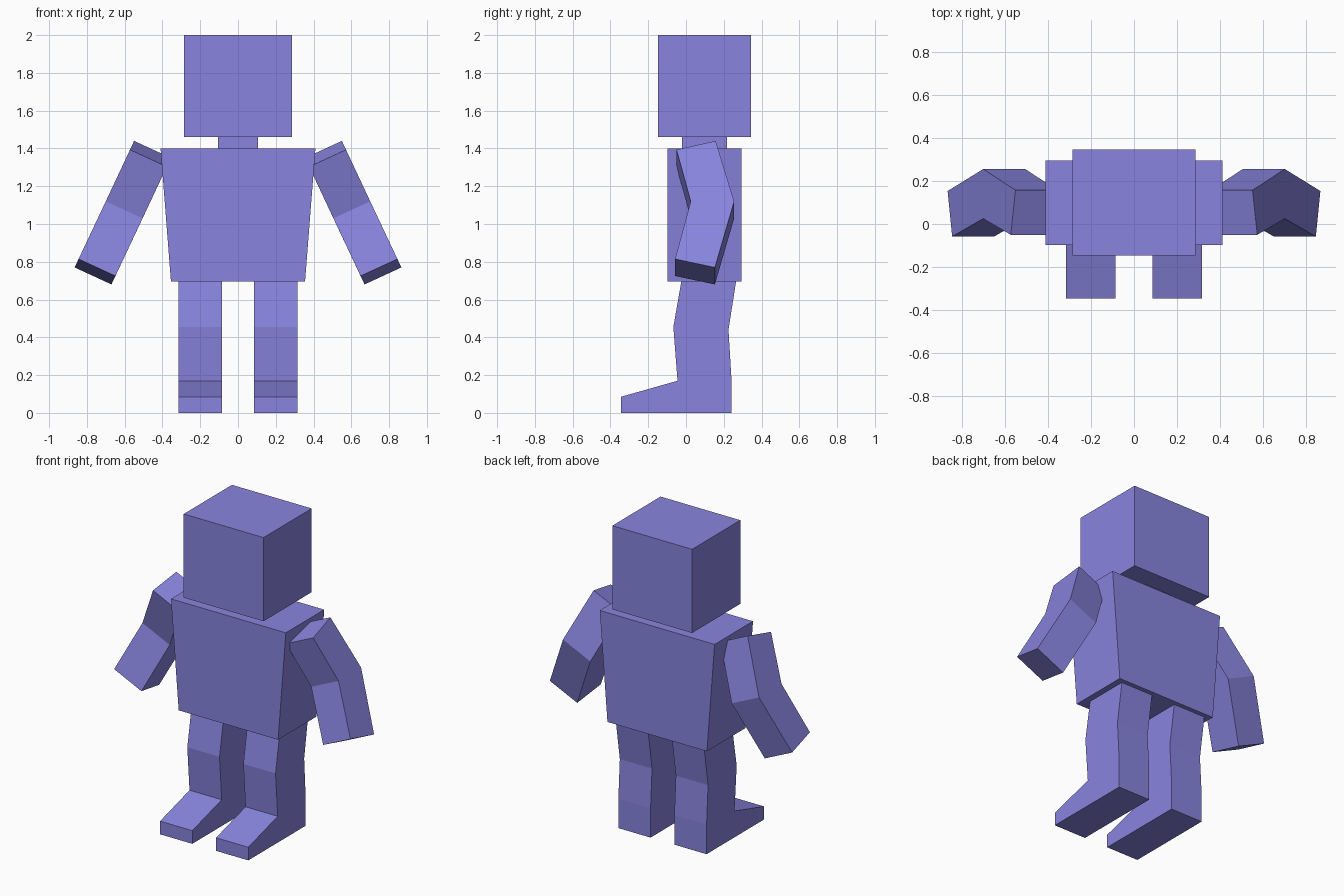
import bpy
import bmesh
from mathutils import Vector

if "Cube" in bpy.data.objects:
    bpy.data.objects.remove(bpy.data.objects["Cube"])

skin = bpy.data.materials.new("periwinkle")
skin.diffuse_color = (0.246, 0.231, 0.73, 1)
skin.use_nodes = True
skin.node_tree.nodes["Principled BSDF"].inputs["Base Color"].default_value = skin.diffuse_color


def prism(name, outline, offset):
    """Sweep a flat outline of 3D points along an offset to make a solid."""
    bm = bmesh.new()
    offset = Vector(offset)
    a = [bm.verts.new(p) for p in outline]
    b = [bm.verts.new(Vector(p) + offset) for p in outline]
    bm.faces.new(a)
    bm.faces.new(b[::-1])
    n = len(a)
    for i in range(n):
        j = (i + 1) % n
        bm.faces.new((a[i], b[i], b[j], a[j]))
    bmesh.ops.recalc_face_normals(bm, faces=bm.faces)
    mesh = bpy.data.meshes.new(name)
    bm.to_mesh(mesh)
    bm.free()
    mesh.materials.append(skin)
    obj = bpy.data.objects.new(name, mesh)
    bpy.context.collection.objects.link(obj)
    return obj


def block(name, bottom, top, y0, y1, z0, z1):
    """Box whose half-width may differ between bottom and top."""
    pts = [(-bottom, y0, z0), (bottom, y0, z0), (top, y0, z1), (-top, y0, z1)]
    return prism(name, pts, (0, y1 - y0, 0))


# Head, neck and tapered torso
block("head", 0.285, 0.285, -0.147, 0.345, 1.46, 2.0)
block("neck", 0.105, 0.105, -0.02, 0.218, 1.40, 1.46)
block("torso", 0.355, 0.41, -0.098, 0.294, 0.695, 1.40)

# Leg side profile with bent knee and sloping foot, as (y, z)
leg = [(-0.025, 0.695), (-0.067, 0.455), (-0.045, 0.17), (-0.345, 0.085),
       (-0.345, 0), (0.24, 0), (0.24, 0.19), (0.225, 0.44), (0.265, 0.695)]

# Outer face of the bent arm, splayed away from the body
arm = [(0.55, 0.157, 1.44), (0.572, -0.05, 1.393), (0.70, 0.025, 1.12),
       (0.844, -0.058, 0.815), (0.865, 0.153, 0.77), (0.70, 0.255, 1.12)]

for side, s in (("left", -1), ("right", 1)):
    prism(side + "_leg", [(s * 0.085, y, z) for y, z in leg], (s * 0.23, 0, 0))
    prism(side + "_arm", [(s * x, y, z) for x, y, z in arm], (s * -0.195, 0, -0.09))
